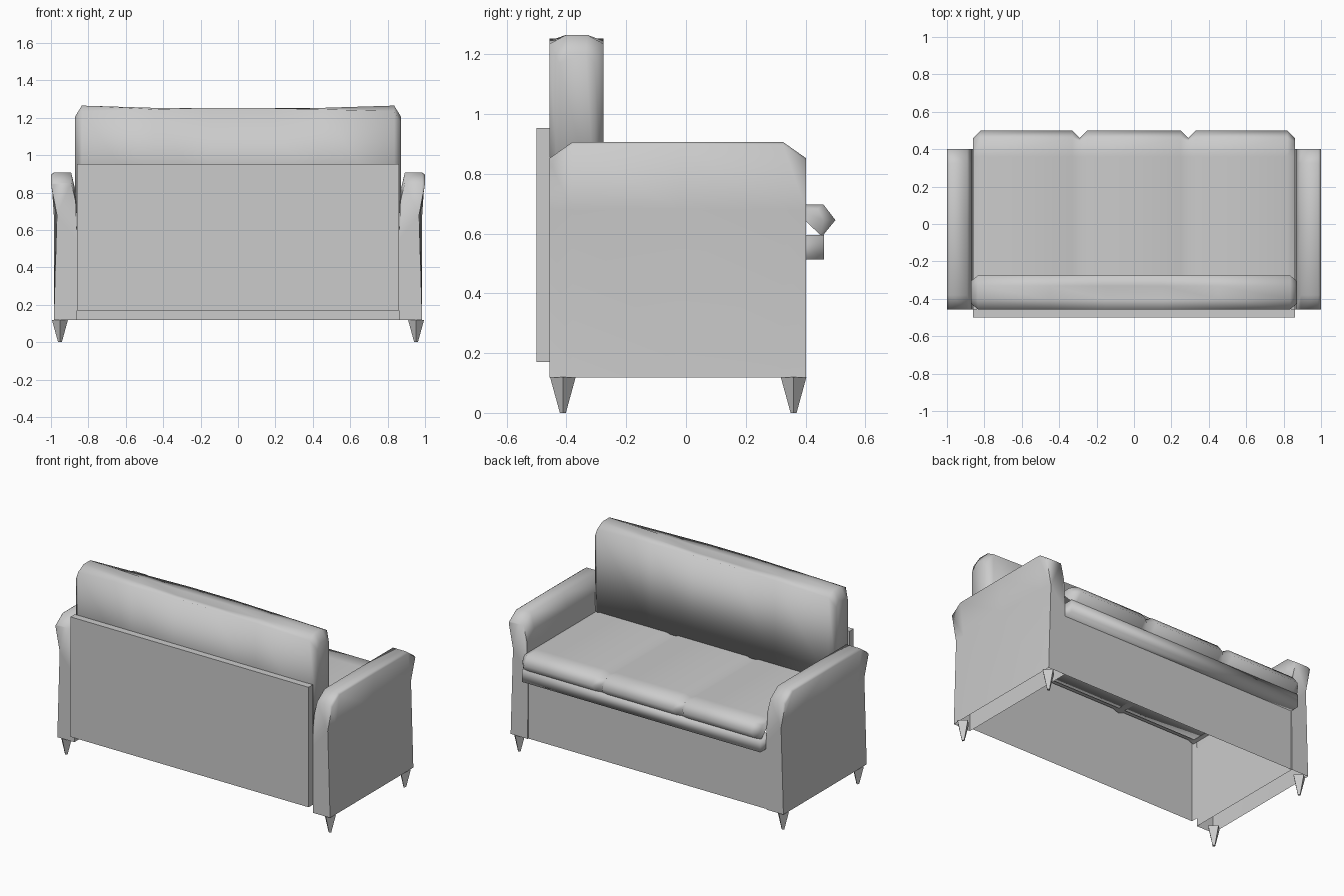
import bpy, bmesh, math

if "Cube" in bpy.data.objects:
    bpy.data.objects.remove(bpy.data.objects["Cube"])

grey = bpy.data.materials.new("light grey")
grey.diffuse_color = (0.6, 0.6, 0.6, 1)
grey.use_nodes = True
grey.node_tree.nodes["Principled BSDF"].inputs["Base Color"].default_value = grey.diffuse_color


def finish(name, bm, smooth=None):
    bmesh.ops.recalc_face_normals(bm, faces=bm.faces)
    me = bpy.data.meshes.new(name)
    bm.to_mesh(me)
    bm.free()
    me.materials.append(grey)
    ob = bpy.data.objects.new(name, me)
    bpy.context.collection.objects.link(ob)
    if smooth:
        bpy.ops.object.select_all(action='DESELECT')
        bpy.context.view_layer.objects.active = ob
        ob.select_set(True)
        bpy.ops.object.shade_smooth_by_angle(angle=math.radians(smooth))
    return ob


def loft(name, rings, smooth=None, closed=True, cap=None):
    """Skin matching rings; cap = slice of ring points closing each end."""
    bm = bmesh.new()
    rows = [[bm.verts.new(p) for p in ring] for ring in rings]
    n = len(rows[0])
    for a, b in zip(rows, rows[1:]):
        for i in range(n if closed else n - 1):
            j = (i + 1) % n
            bm.faces.new((a[i], a[j], b[j], b[i]))
    if cap:
        bm.faces.new(rows[0][cap])
        bm.faces.new(rows[-1][cap])
    return finish(name, bm, smooth)


ALL = slice(None)

# Back panel: shallow tray, open towards the seat and at the bottom
loft("back_panel",
     [[(-0.86, y, 0.17), (-0.86, y, 0.953), (0.86, y, 0.953), (0.86, y, 0.17)]
      for y in (-0.455, -0.5)], closed=False)
loft("back_panel_sheet", [[(-0.86, -0.5, z), (0.86, -0.5, z)] for z in (0.17, 0.953)],
     closed=False)

# Front board
loft("front_panel", [[(-0.86, 0.398, z), (0.86, 0.398, z)] for z in (0.12, 0.515)],
     closed=False)

# Seat: three cushions as one skin with shallow seams, over a straight ledge
stations = [(-0.86, 1), (-0.82, 0), (-0.33, 0), (-0.29, 1), (-0.25, 0)]
stations += [(-x, s) for x, s in reversed(stations)]
seat = []
for x, s in stations:
    dy, dz = 0.04 * s, 0.015 * s
    seat.append([(x, -0.49, 0.697 - dz), (x, 0.36, 0.697 - dz), (x, 0.46 - dy / 2, 0.697 - dz),
                 (x, 0.5 - dy, 0.645), (x, 0.459 - dy / 4, 0.595)])
loft("seat_cushions", seat, 120, closed=False, cap=slice(1, None))
loft("seat_ledge",
     [[(x, 0.36, 0.595), (x, 0.461, 0.595), (x, 0.461, 0.513), (x, 0.395, 0.513)]
      for x in (-0.86, 0.86)], 95, closed=False, cap=ALL)

# Back cushion: squared with a dished top in the middle, rounded ends
# section: x, back y, front y, shoulder z, top z, top inset
half = [(0.872, -0.425, -0.305, 1.17, 1.205, 0.03),
        (0.835, -0.456, -0.276, 1.235, 1.265, 0.055),
        (0.45, -0.456, -0.276, 1.245, 1.253, 0.055),
        (0.15, -0.456, -0.276, 1.252, 1.243, 0.055)]
sections = half + [(-s[0], *s[1:]) for s in reversed(half)]
loft("back_cushion",
     [[(x, b, 0.69), (x, b, s), (x, b + t, z), (x, f - t, z), (x, f, s), (x, f, 0.69)]
      for x, b, f, s, z, t in sections], 180, cap=ALL)

for side, word in ((-1, "left"), (1, "right")):
    # Arms: flared outer rim, ends sloping down from the flat top, open underneath
    rings = []
    for y, top, waist in ((-0.457, 0.852, 0.968), (-0.38, 0.906, 0.975),
                          (-0.02, 0.907, 0.985), (0.325, 0.906, 0.975),
                          (0.402, 0.852, 0.968)):
        prof = [(0.862, 0.118), (0.86, 0.55), (0.868, top - 0.1), (0.892, top),
                (0.985, top), (0.999, top - 0.01), (waist, 0.68), (0.985, 0.118)]
        rings.append([(side * x, y, z) for x, z in prof])
    loft(f"{word}_arm", rings, 80, closed=False, cap=ALL)

    # Tapered legs
    for cy, end in ((-0.412, "back"), (0.36, "front")):
        loft(f"{word}_{end}_leg",
             [[(side * 0.952 + r * dx, cy + r * dy, z)
               for dx, dy in ((1, 0), (0, 1), (-1, 0), (0, -1))]
              for r, z in ((0.043, 0.12), (0.01, 0.0))], cap=ALL)
